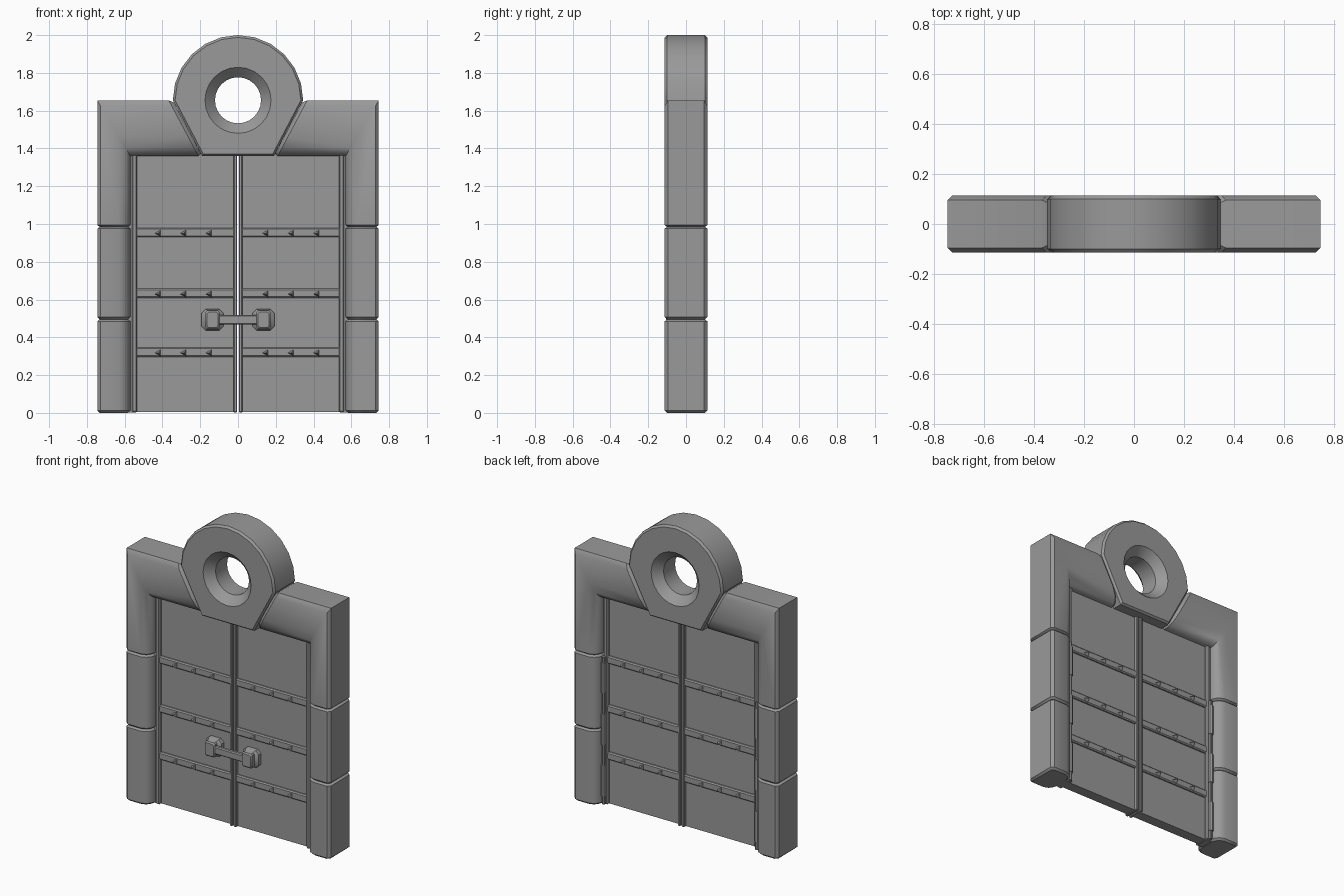
import bpy, bmesh, math
from mathutils import Vector, Matrix

if "Cube" in bpy.data.objects:
    bpy.data.objects.remove(bpy.data.objects["Cube"], do_unlink=True)

stone = bpy.data.materials.new("plain grey")
stone.use_nodes = True
GREY = (0.32, 0.32, 0.32, 1)
stone.diffuse_color = GREY
stone.node_tree.nodes["Principled BSDF"].inputs["Base Color"].default_value = GREY


def finish(name, bm, angle=35):
    """Turn a bmesh into a shaded object."""
    bmesh.ops.recalc_face_normals(bm, faces=bm.faces)
    mesh = bpy.data.meshes.new(name)
    bm.to_mesh(mesh)
    bm.free()
    mesh.materials.append(stone)
    ob = bpy.data.objects.new(name, mesh)
    bpy.context.collection.objects.link(ob)
    bpy.ops.object.select_all(action='DESELECT')
    ob.select_set(True)
    bpy.context.view_layer.objects.active = ob
    bpy.ops.object.shade_smooth_by_angle(angle=math.radians(angle))
    return ob


def loft(name, loops, closed=False):
    """Skin a series of equal point loops; cap the ends unless closed."""
    bm = bmesh.new()
    rings = [[bm.verts.new(p) for p in loop] for loop in loops]
    n = len(rings[0])
    pairs = list(zip(rings, rings[1:]))
    if closed:
        pairs.append((rings[-1], rings[0]))
    else:
        bm.faces.new(rings[0])
        bm.faces.new(rings[-1])
    for a, b in pairs:
        for i in range(n):
            j = (i + 1) % n
            bm.faces.new((a[i], a[j], b[j], b[i]))
    return finish(name, bm)


def box(name, low, high, bevel=0.0):
    low, high = Vector(low), Vector(high)
    bm = bmesh.new()
    bmesh.ops.create_cube(bm, size=1, matrix=Matrix.Translation((low + high) / 2)
                          @ Matrix.Diagonal((*(high - low), 1)))
    if bevel:
        bmesh.ops.bevel(bm, geom=bm.edges[:], offset=bevel, segments=1, affect='EDGES')
    return finish(name, bm)


def cone(name, r1, r2, depth, sides, matrix):
    bm = bmesh.new()
    bmesh.ops.create_cone(bm, cap_ends=True, segments=sides, radius1=r1, radius2=r2,
                          depth=depth, matrix=matrix)
    return finish(name, bm)


# Frame cross-section: fraction from outer to inner edge, and depth
HALF = 0.113
half_section = [(0, 0.095), (0.1, HALF), (0.66, HALF), (0.85, 0.1), (0.96, 0.075), (1, 0.05)]
section = half_section + [(f, -y) for f, y in reversed(half_section)]


def station(side, outer, inner, shrink=0.0):
    """Place the cross-section between an outer and an inner point (x, z)."""
    o, i = Vector(outer), Vector(inner)
    step = (i - o).normalized() * shrink
    o, i = o + step, i - step
    loop = []
    for f, y in section:
        p = o.lerp(i, f)
        loop.append((side * p.x, y * (1 - shrink / HALF), p.y))
    return loop


def pillar(side, z, shrink=0.0):
    return station(side, (0.745, z), (0.57, z), shrink)


for side, label in ((1, "left"), (-1, "right")):
    # Jamb blocks with bevelled joints
    for part, z0, z1 in (("lower", 0, 0.495), ("middle", 0.495, 0.985)):
        loft(f"{label}_{part}_jamb", [pillar(side, z0, 0.012), pillar(side, z0 + 0.012),
                                      pillar(side, z1 - 0.01), pillar(side, z1, 0.012)])
    # Corner block running up and along to the keystone
    loft(f"{label}_corner_block", [
        pillar(side, 0.985, 0.012), pillar(side, 0.995),
        station(side, (0.745, 1.655), (0.57, 1.36)),
        station(side, (0.367, 1.655), (0.21, 1.36)),
        station(side, (0.347, 1.655), (0.19, 1.36), 0.014)])

# Keystone ring
CENTRE = 1.655


def circle(r, count=24, start=0):
    return [(r * math.cos(math.tau * k / 24), CENTRE + r * math.sin(math.tau * k / 24))
            for k in range(start, start + count)]


corners = [Vector(p) for p in ((-0.345, CENTRE), (-0.19, 1.36), (0.19, 1.36), (0.345, CENTRE))]
outline = circle(0.345, 12)
for a, b in zip(corners, corners[1:]):
    outline += [tuple(a.lerp(b, k / 4)) for k in range(4)]
inset = [(x * 0.965, CENTRE + (z - CENTRE) * 0.965) for x, z in outline]
rim, throat = circle(0.175), circle(0.122)
layers = [(inset, -HALF), (outline, -0.1), (outline, 0.1), (inset, HALF),
          (rim, HALF), (throat, 0.06), (throat, -0.06), (rim, -HALF)]
loft("keystone_ring", [[(x, y, z) for x, z in pts] for pts, y in layers], closed=True)

# Door leaves
for side, label in ((1, "left"), (-1, "right")):
    def span(name, x0, x1, y, z0, z1, bevel):
        xs = sorted((side * x0, side * x1))
        box(f"{label}_{name}", (xs[0], -y, z0), (xs[1], y, z1), bevel)

    span("door_panel", 0.004, 0.6, 0.035, 0.005, 1.4, 0)
    span("inner_stile", 0.004, 0.024, 0.055, 0.002, 1.38, 0.005)
    span("outer_stile", 0.534, 0.562, 0.055, 0.002, 1.38, 0.007)
    span("stile_edge", 0.55, 0.59, 0.045, 0.002, 1.38, 0)
    for row, z in enumerate((0.322, 0.633, 0.955), 1):
        span(f"rail_{row}", 0.015, 0.545, 0.05, z - 0.025, z + 0.025, 0.007)
        # Three-sided studs on both faces
        for face, word in ((-1, "front"), (1, "back")):
            for k, x in enumerate((0.15, 0.285, 0.42), 1):
                turn = Matrix.Rotation(math.pi / 2 * -face, 4, 'X')
                spin = Matrix.Rotation(math.pi / 2 * -face, 4, 'Z')
                cone(f"{label}_{word}_stud_{row}_{k}", 0.023, 0.004, 0.028, 3,
                     Matrix.Translation((side * x, face * 0.06, z - 0.004)) @ turn @ spin)
    # Hinge pin and knuckles on the back
    spot = (side * 0.558, 0.06)
    cone(f"{label}_hinge_pin", 0.011, 0.011, 0.97, 8, Matrix.Translation((*spot, 0.49)))
    for k, z in enumerate((0.16, 0.5, 0.84), 1):
        cone(f"{label}_hinge_knuckle_{k}", 0.017, 0.017, 0.2, 8, Matrix.Translation((*spot, z)))

# Handle across the front
HANDLE = 0.493


def octagon(x, w, h, c, y):
    pts = [(w, h - c), (w - c, h), (c - w, h), (-w, h - c),
           (-w, c - h), (c - w, -h), (w - c, -h), (w, c - h)]
    return [(x + a, y, HANDLE + b) for a, b in pts]


for x, label in ((0.135, "left"), (-0.135, "right")):
    loft(f"{label}_handle_mount", [octagon(x, 0.058, 0.057, 0.022, -0.03),
                                   octagon(x, 0.058, 0.057, 0.022, -0.06),
                                   octagon(x, 0.036, 0.048, 0.008, -0.075),
                                   octagon(x, 0.036, 0.048, 0.008, -0.098),
                                   octagon(x, 0.03, 0.04, 0.008, -0.106)])
box("handle_bar", (-0.12, -0.098, HANDLE - 0.025), (0.12, -0.07, HANDLE + 0.025), 0.006)
